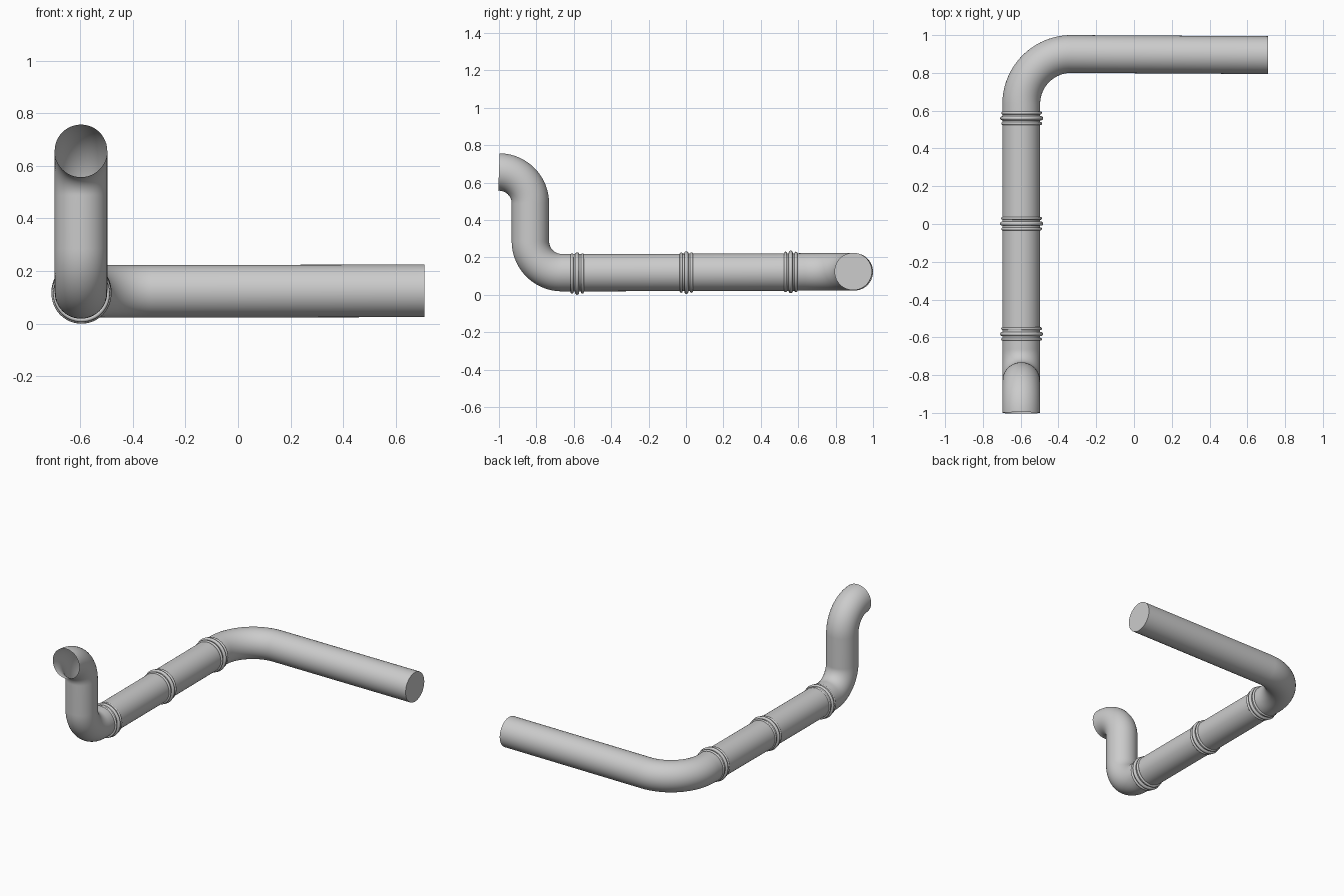
import bpy, bmesh
from math import sin, cos, pi
from mathutils import Vector

if "Cube" in bpy.data.objects:
    bpy.data.objects.remove(bpy.data.objects["Cube"])

SIDES = 48
RADIUS = 0.1
PX = -0.597  # x position of the long straight run


def finish(bm, name):
    bmesh.ops.recalc_face_normals(bm, faces=bm.faces)
    me = bpy.data.meshes.new(name)
    bm.to_mesh(me)
    bm.free()
    ob = bpy.data.objects.new(name, me)
    bpy.context.collection.objects.link(ob)
    bpy.ops.object.select_all(action='DESELECT')
    ob.select_set(True)
    bpy.context.view_layer.objects.active = ob
    bpy.ops.object.shade_smooth_by_angle(angle=0.7)
    return ob


def arc(center, a, b, r, steps=20):
    """Quarter turn from center + r*a to center + r*b."""
    c, a, b = Vector(center), Vector(a), Vector(b)
    return [c + r * (a * cos(t) + b * sin(t))
            for t in (pi / 2 * i / steps for i in range(steps + 1))]


def tube(name, path, cap_end=False):
    """Round thin-walled tube swept along a path."""
    path = [Vector(p) for p in path]
    bm = bmesh.new()
    rings, tangent, normal = [], None, None
    for i, p in enumerate(path):
        before, after = path[max(i - 1, 0)], path[min(i + 1, len(path) - 1)]
        d1, d2 = (p - before).normalized(), (after - p).normalized()
        t = (d1 + d2).normalized()
        if i == 0:
            normal = t.orthogonal().normalized()
        else:
            normal = tangent.rotation_difference(t) @ normal
        tangent = t
        side = t.cross(normal)
        rings.append([bm.verts.new(p + RADIUS * (normal * cos(a) + side * sin(a)))
                      for a in (2 * pi * k / SIDES for k in range(SIDES))])
    for r1, r2 in zip(rings, rings[1:]):
        for k in range(SIDES):
            n = (k + 1) % SIDES
            bm.faces.new((r1[k], r1[n], r2[n], r2[k]))
    if cap_end:
        bm.faces.new(rings[-1])
    return finish(bm, name)


X, Y, Z = Vector((1, 0, 0)), Vector((0, 1, 0)), Vector((0, 0, 1))

# S-shaped riser with an open mouth at the front
mouth = arc((PX, -1.0, 0.489), Z, Y, 0.168)
foot = arc((PX, -0.664, 0.287), -Y, -Z, 0.168)
riser = tube("riser_pipe", mouth + foot + [(PX, -0.58, 0.119)])

# Two straight lengths between the couplings
tube("front_straight_pipe", [(PX, -0.58, 0.119), (PX, 0.0, 0.12)])
tube("rear_straight_pipe", [(PX, 0.0, 0.12), (PX, 0.59, 0.122)])

# Corner elbow and long side run, closed at its far end
R = 0.265
elbow = arc((PX + R, 0.9 - R, 0.123), -X, Y, R, 24)
tube("corner_pipe", [(PX, 0.56, 0.122)] + elbow + [(0.709, 0.894, 0.125)], True)


def coupling(name, y, z):
    """Coupling made of one large bead between two small ones."""
    bm = bmesh.new()
    for dy, major, minor in ((-0.028, 0.1, 0.008), (0, 0.103, 0.011), (0.028, 0.1, 0.008)):
        rows = []
        for i in range(SIDES):
            a = 2 * pi * i / SIDES
            rows.append([bm.verts.new((PX + 0.002 + (major + minor * cos(b)) * cos(a),
                                       y + dy + minor * sin(b),
                                       z + (major + minor * cos(b)) * sin(a)))
                         for b in (2 * pi * j / 12 for j in range(12))])
        for i in range(SIDES):
            r1, r2 = rows[i], rows[(i + 1) % SIDES]
            for j in range(12):
                n = (j + 1) % 12
                bm.faces.new((r1[j], r1[n], r2[n], r2[j]))
    return finish(bm, name)


# Couplings along the straight run
coupling("front_coupling", -0.582, 0.114)
coupling("middle_coupling", 0.002, 0.119)
coupling("rear_coupling", 0.56, 0.123)
